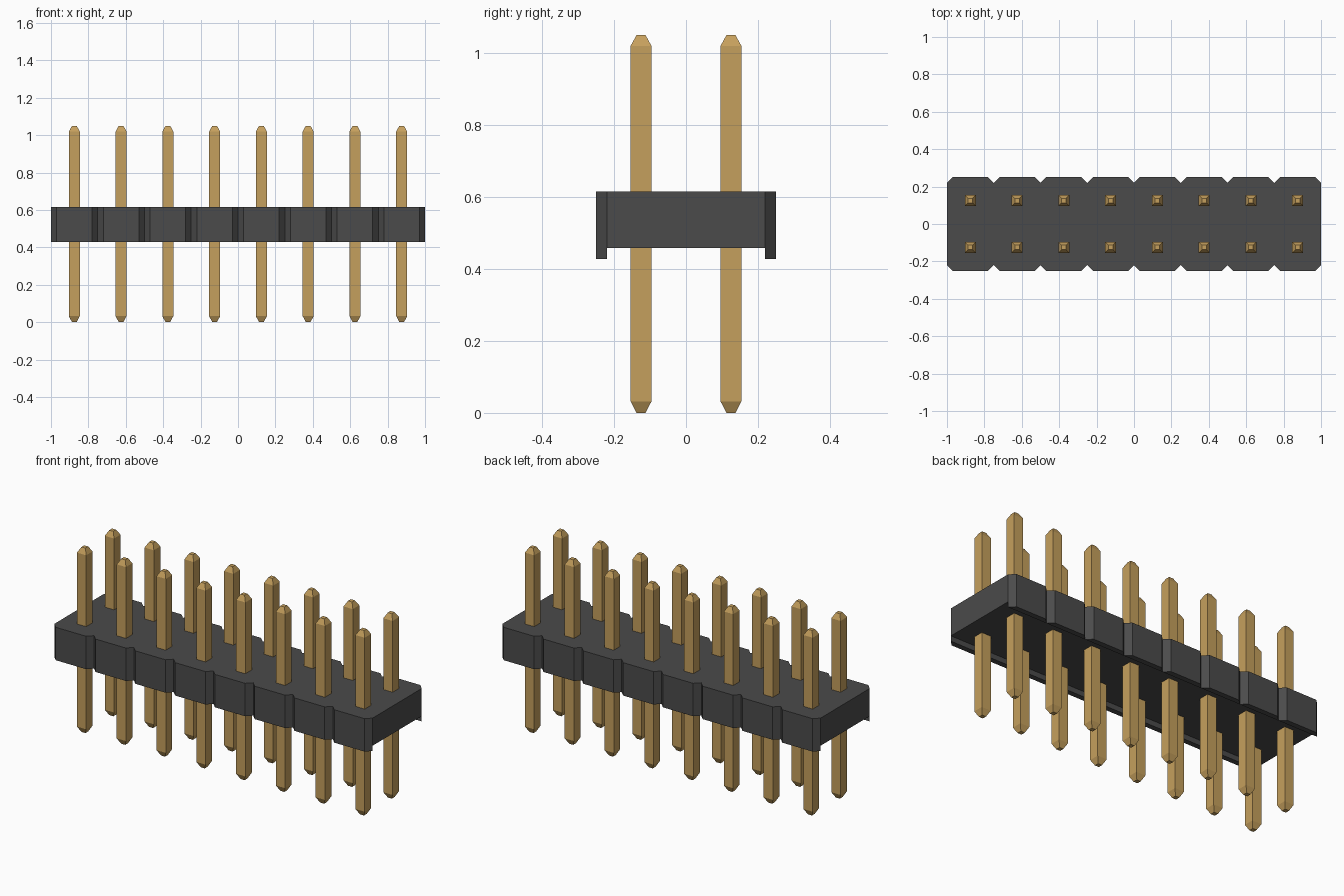
import bpy, bmesh
from mathutils import Vector

cube = bpy.data.objects.get("Cube")
if cube:
    bpy.data.objects.remove(cube, do_unlink=True)

PITCH, COUNT = 0.25, 8
TOP, FLOOR, RAIL = 0.615, 0.458, 0.428   # housing heights
INNER, OUTER, CHAMFER = 0.22, 0.25, 0.03  # housing plan


def material(name, rgb):
    m = bpy.data.materials.new(name)
    m.use_nodes = True
    m.diffuse_color = (*rgb, 1)
    m.node_tree.nodes["Principled BSDF"].inputs["Base Color"].default_value = (*rgb, 1)
    return m


def add_object(name, bm, mat):
    bmesh.ops.recalc_face_normals(bm, faces=bm.faces)
    mesh = bpy.data.meshes.new(name)
    bm.to_mesh(mesh)
    bm.free()
    mesh.materials.append(mat)
    obj = bpy.data.objects.new(name, mesh)
    bpy.context.collection.objects.link(obj)
    return obj


def extrude(bm, faces, dz, keep):
    geom = bmesh.ops.extrude_face_region(bm, geom=faces, use_keep_orig=keep)["geom"]
    verts = [v for v in geom if isinstance(v, bmesh.types.BMVert)]
    bmesh.ops.translate(bm, verts=verts, vec=Vector((0, 0, dz)))


black = material("black plastic", (0.07, 0.07, 0.07))
gold = material("gold metal", (0.56, 0.35, 0.11))

# Housing: one slab with notched sides, plus a rail under each long edge
bm = bmesh.new()
xs = [-1 + PITCH * i for i in range(COUNT + 1)]
front = [bm.verts.new((x, -INNER, FLOOR)) for x in xs]
back = [bm.verts.new((x, INNER, FLOOR)) for x in xs]
core = bm.faces.new(front + back[::-1])
rails = []
for row, y in ((front, -OUTER), (back, OUTER)):
    for a, b in zip(row, row[1:]):
        c = bm.verts.new((b.co.x - CHAMFER, y, FLOOR))
        d = bm.verts.new((a.co.x + CHAMFER, y, FLOOR))
        rails.append(bm.faces.new((a, b, c, d)))
bmesh.ops.recalc_face_normals(bm, faces=bm.faces)
extrude(bm, [core] + rails, TOP - FLOOR, True)
extrude(bm, rails, RAIL - FLOOR, False)
add_object("housing", bm, black)

# Pins: square posts with a tapered tip at each end
HALF, TIP = 0.029, 0.0125
bm = bmesh.new()
rings = []
for z, h in ((0, TIP), (0.032, HALF), (1.02, HALF), (1.05, TIP)):
    rings.append([bm.verts.new((sx * h, sy * h, z))
                  for sx, sy in ((-1, -1), (1, -1), (1, 1), (-1, 1))])
for lo, hi in zip(rings, rings[1:]):
    for i in range(4):
        j = (i + 1) % 4
        bm.faces.new((lo[i], lo[j], hi[j], hi[i]))
bm.faces.new(rings[0][::-1])
bm.faces.new(rings[-1])
pin = add_object("pin", bm, gold)
pin_mesh = pin.data
bpy.data.objects.remove(pin)
for i in range(COUNT):
    for side, y in (("front", -0.125), ("back", 0.125)):
        obj = bpy.data.objects.new(f"{side}_pin_{i + 1}", pin_mesh)
        obj.location = (-1 + PITCH * (i + 0.5), y, 0)
        bpy.context.collection.objects.link(obj)
